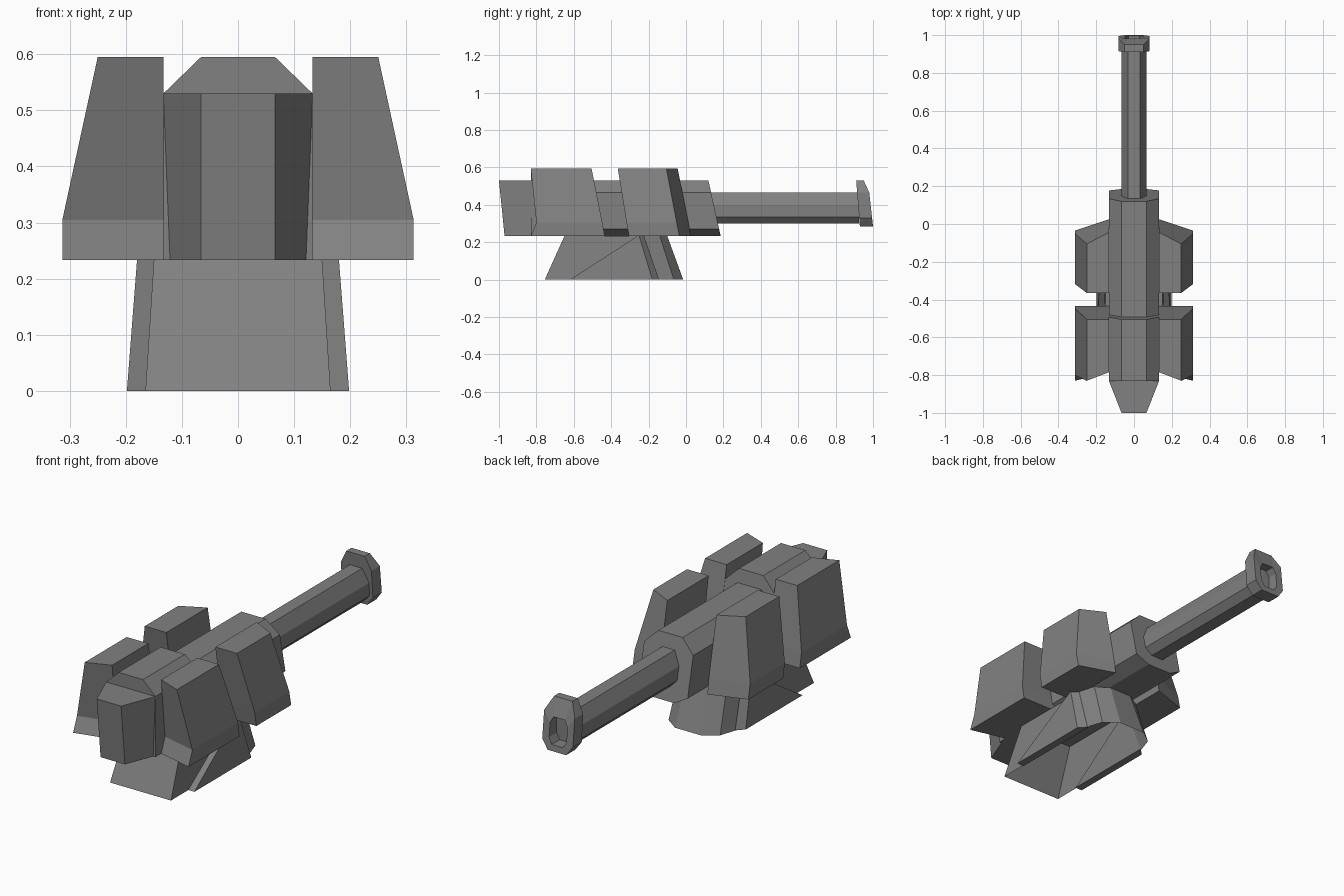
import bpy, bmesh

if "Cube" in bpy.data.objects:
    bpy.data.objects.remove(bpy.data.objects["Cube"])

grey = bpy.data.materials.new("gun_grey")
grey.diffuse_color = (0.22, 0.22, 0.22, 1)
grey.use_nodes = True
grey.node_tree.nodes["Principled BSDF"].inputs["Base Color"].default_value = grey.diffuse_color


def loft(name, rings, cap_start=True, cap_end=True):
    """Skin a list of matching point rings into one mesh."""
    bm = bmesh.new()
    vs = [[bm.verts.new(p) for p in r] for r in rings]
    n = len(vs[0])
    for a, b in zip(vs, vs[1:]):
        for i in range(n):
            j = (i + 1) % n
            bm.faces.new((a[i], a[j], b[j], b[i]))
    if cap_start:
        bm.faces.new(vs[0][::-1])
    if cap_end:
        bm.faces.new(vs[-1])
    bmesh.ops.recalc_face_normals(bm, faces=bm.faces)
    me = bpy.data.meshes.new(name)
    bm.to_mesh(me)
    bm.free()
    me.materials.append(grey)
    ob = bpy.data.objects.new(name, me)
    bpy.context.collection.objects.link(ob)
    return ob


def sym(half):
    """Mirror a half outline of (x, other) pairs into a closed outline."""
    return half + [(-x, v) for x, v in reversed(half)]


def section(half, y_of_z):
    """Ring across the y axis, with y depending on height."""
    return [(x, y_of_z(z), z) for x, z in sym(half)]


def flat(points, z):
    return [(x, y, z) for x, y in points]


def flip(rings, s):
    return [[(s * x, y, z) for x, y, z in r] for r in rings]


# Main receiver body with a raked front end
body = [(0.066, 0.53), (0.133, 0.465), (0.133, 0.27), (0.066, 0.233)]
loft("receiver_body", [section(body, lambda z: -0.6),
                       section(body, lambda z: 0.12 + (0.53 - z) * 0.22)])

# Raised rear housing
housing = [(0.066, 0.595), (0.133, 0.53), (0.133, 0.233)]
loft("rear_housing", [section(housing, lambda z: -0.83),
                      section(housing, lambda z: -0.505 + (0.595 - z) * 0.19)])

# Tapered nose of the housing
nose = [(0.066, -1.0), (0.133, -0.83)]
nose_low = [(0.066, -0.97), (0.133, -0.80)]
loft("housing_nose", [flat(sym(nose_low), 0.233), flat(sym(nose), 0.53)])

# Barrel
tube = [(0.033, 0.465), (0.066, 0.40), (0.066, 0.335), (0.033, 0.30)]
loft("barrel", [section(tube, lambda z: 0.10), section(tube, lambda z: 0.925)])

# Muzzle collar with a recessed bore
def front_y(z):
    return 0.95 + (0.53 - z) * 0.46 if z > 0.465 else 0.98 + (0.465 - z) * 0.11

collar = [(0.05, 0.53), (0.083, 0.465), (0.083, 0.33), (0.05, 0.285)]
bore = [(0.03, 0.445), (0.047, 0.415), (0.047, 0.345), (0.03, 0.315)]
loft("muzzle_collar", [section(collar, lambda z: 0.91 + (0.53 - z) * 0.08),
                       section(collar, front_y),
                       section(bore, front_y),
                       section(bore, lambda z: 0.935)])

# Armour blocks: front and rear pair on each side
def block(yi0, yo0, yo1, yi1, x, z):
    return flat([(0.133, yi0), (x, yo0), (x, yo1), (0.133, yi1)], z)

rear = [block(-0.785, -0.83, -0.435, -0.435, 0.313, 0.233),
        block(-0.755, -0.80, -0.447, -0.447, 0.313, 0.305),
        block(-0.785, -0.83, -0.505, -0.505, 0.25, 0.595)]
fore = [block(-0.305, -0.305, -0.035, 0.025, 0.313, 0.233),
        block(-0.318, -0.318, -0.05, 0.013, 0.313, 0.305),
        block(-0.365, -0.365, -0.105, -0.045, 0.25, 0.595)]

# Triangular side wings of the base
wing = [[(0.16, -0.62, 0), (0.145, -0.25, 0.233), (0.145, -0.22, 0.233), (0.16, -0.14, 0)],
        [(0.198, -0.62, 0), (0.18, -0.26, 0.233), (0.18, -0.25, 0.233), (0.198, -0.18, 0)]]

for side, s in (("right", 1), ("left", -1)):
    loft("rear_block_" + side, flip(rear, s))
    loft("front_block_" + side, flip(fore, s))
    loft("base_wing_" + side, flip(wing, s))

# Tapered base shell, open underneath
foot = [(0.165, -0.755), (0.165, -0.14), (0.14, -0.065), (0.07, -0.015)]
neck = [(0.15, -0.65), (0.15, -0.22), (0.127, -0.14), (0.06, -0.10)]
loft("base_shell", [flat(sym(foot), 0), flat(sym(neck), 0.233)], cap_start=False)
